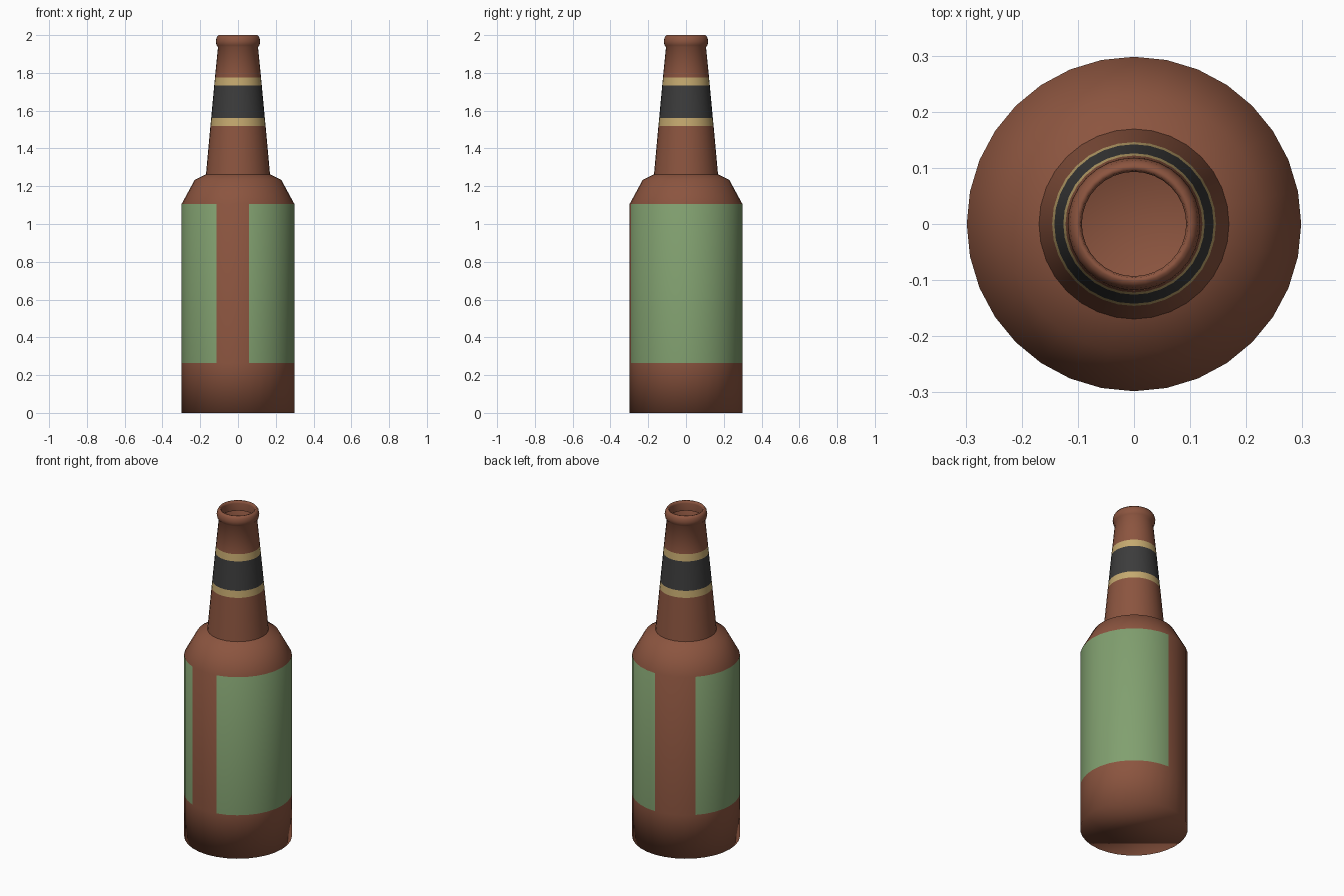
import bpy, bmesh
from math import sin, cos, tau

if "Cube" in bpy.data.objects:
    bpy.data.objects.remove(bpy.data.objects["Cube"])

SEG = 32


def material(name, rgb):
    m = bpy.data.materials.new(name)
    m.diffuse_color = (*rgb, 1)
    m.use_nodes = True
    m.node_tree.nodes["Principled BSDF"].inputs["Base Color"].default_value = m.diffuse_color
    return m


GLASS = material("brown_glass", (0.26, 0.09, 0.05))
GREEN = material("green_paper", (0.22, 0.35, 0.16))
BLACK = material("black_band", (0.045, 0.045, 0.045))
GOLD = material("gold_band", (0.56, 0.40, 0.16))


def lathe(name, profile, mats, pick, floor=False):
    """Spin (radius, z) points; column 0 starts at the front (-y) and runs towards +x."""
    bm = bmesh.new()
    rings = [[bm.verts.new((r * sin(tau * j / SEG), -r * cos(tau * j / SEG), z))
              for j in range(SEG)] for r, z in profile]
    for i, (low, high) in enumerate(zip(rings, rings[1:])):
        for j in range(SEG):
            k = (j + 1) % SEG
            f = bm.faces.new((low[j], low[k], high[k], high[j]))
            f.material_index = pick(i, j)
    if floor:
        bm.faces.new(rings[0][::-1])
    for f in bm.faces:
        f.smooth = True
    mesh = bpy.data.meshes.new(name)
    bm.to_mesh(mesh)
    bm.free()
    for m in mats:
        mesh.materials.append(m)
    obj = bpy.data.objects.new(name, mesh)
    bpy.context.collection.objects.link(obj)
    return obj


# Body: floor, straight wall with two wrapped labels, sloped shoulder
label_gaps = {30, 31, 0, 16, 17, 18, 19}
body = [(0.298, 0), (0.298, 0.265), (0.298, 1.107), (0.229, 1.234), (0.168, 1.264)]
lathe("bottle_body", body, [GLASS, GREEN],
      lambda i, j: int(i == 1 and j not in label_gaps), floor=True)

# Neck: taper with gold-black-gold band, rounded lip rolled into the open mouth
neck = [(0.171, 1.245), (0.146, 1.52), (0.142, 1.561), (0.126, 1.733), (0.122, 1.775),
        (0.106, 1.937), (0.114, 1.946), (0.118, 1.966), (0.114, 1.986), (0.104, 2.0),
        (0.096, 1.998), (0.093, 1.985), (0.094, 1.94)]
bands = {1: 1, 2: 2, 3: 1}
lathe("bottle_neck", neck, [GLASS, GOLD, BLACK], lambda i, j: bands.get(i, 0))
